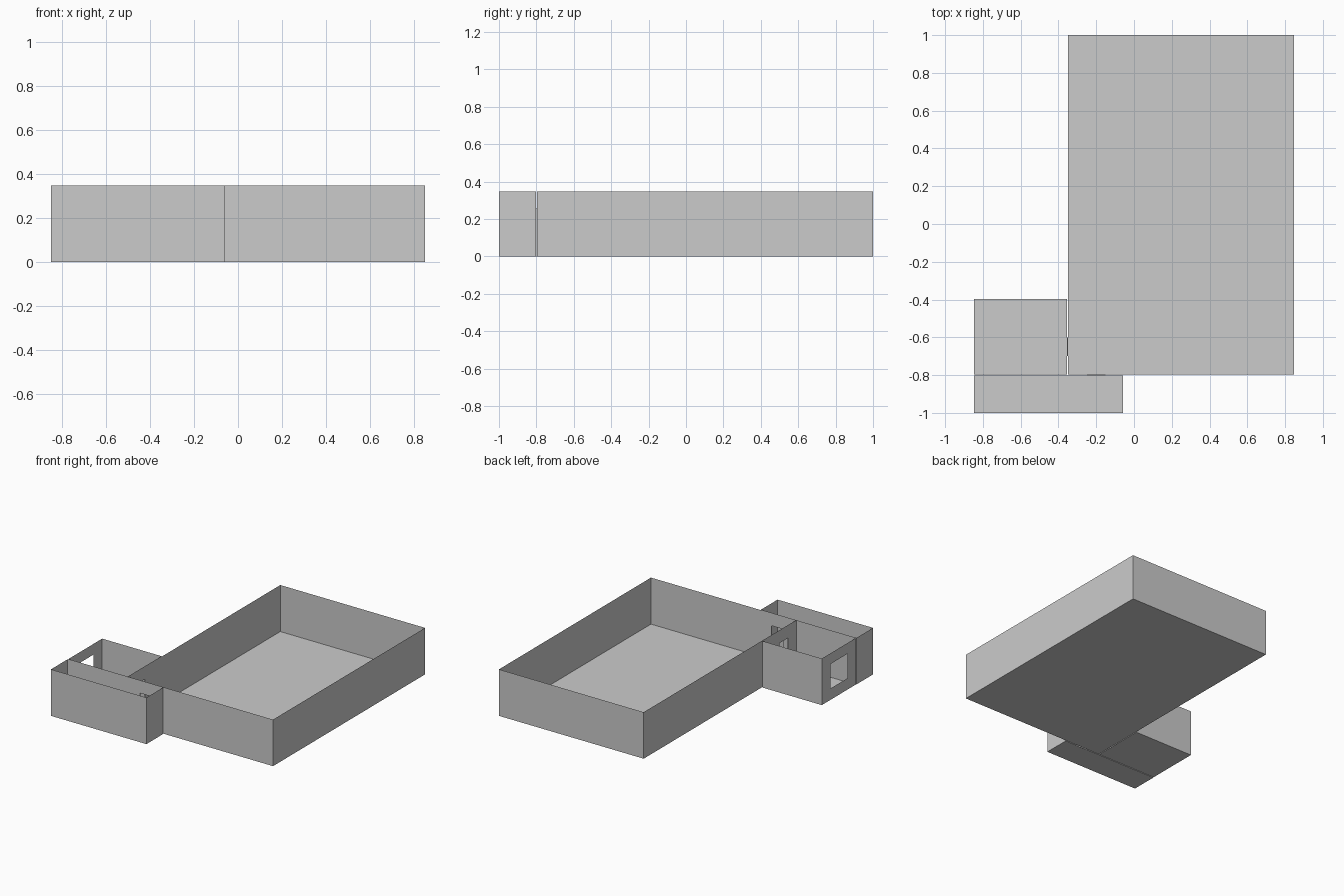
import bpy, bmesh
from mathutils import Vector

if "Cube" in bpy.data.objects:
    bpy.data.objects.remove(bpy.data.objects["Cube"])

H = 0.348          # wall height
DOOR_TOP = 0.255


def make_object(name, quads):
    bm = bmesh.new()
    for q in quads:
        bm.faces.new([bm.verts.new(p) for p in q])
    bmesh.ops.remove_doubles(bm, verts=bm.verts, dist=1e-5)
    bmesh.ops.recalc_face_normals(bm, faces=bm.faces)
    mesh = bpy.data.meshes.new(name)
    bm.to_mesh(mesh)
    bm.free()
    ob = bpy.data.objects.new(name, mesh)
    bpy.context.collection.objects.link(ob)
    return ob


def wall(a, b, hole=None):
    """Thin wall from a to b; hole = (start, end, sill, head) along the changing axis."""
    axis = 0 if abs(a[0] - b[0]) > 1e-6 else 1

    def panel(s0, s1, z0, z1):
        def pt(s, z):
            p = Vector((a[0], a[1], z))
            p[axis] = s
            return p
        return [pt(s0, z0), pt(s1, z0), pt(s1, z1), pt(s0, z1)]

    s, e = sorted((a[axis], b[axis]))
    if hole is None:
        return [panel(s, e, 0, H)]
    h0, h1, z0, z1 = hole
    strips = [(s, h0), (h0, h1), (h1, e)]
    levels = [(0, z0), (z0, z1), (z1, H)]
    return [panel(*sp, *lv) for i, sp in enumerate(strips)
            for j, lv in enumerate(levels)
            if (i, j) != (1, 1) and lv[1] - lv[0] > 1e-6]


def room(name, x0, x1, y0, y1, holes):
    """Open-topped shell: floor and four walls, with optional openings."""
    quads = [[(x0, y0, 0), (x0, y1, 0), (x1, y1, 0), (x1, y0, 0)]]
    sides = {"front": ((x0, y0), (x1, y0)), "right": ((x1, y0), (x1, y1)),
             "back": ((x1, y1), (x0, y1)), "left": ((x0, y1), (x0, y0))}
    for side, (a, b) in sides.items():
        quads += wall(a, b, holes.get(side))
    return make_object(name, quads)


def door_frame(name, x0, x1, y0, y1, through):
    """Jambs and head bridging the narrow gap between two rooms."""
    z = DOOR_TOP
    quads = [[(x0, y0, z), (x1, y0, z), (x1, y1, z), (x0, y1, z)]]
    if through == "y":
        quads += [[(x, y0, 0), (x, y1, 0), (x, y1, z), (x, y0, z)] for x in (x0, x1)]
    else:
        quads += [[(x0, y, 0), (x1, y, 0), (x1, y, z), (x0, y, z)] for y in (y0, y1)]
    make_object(name, quads)


hall_door = (-0.25, -0.15, 0, DOOR_TOP)
side_door = (-0.70, -0.60, 0, DOOR_TOP)
window = (-0.70, -0.50, 0.085, 0.268)

# Rooms
room("main_room", -0.350, 0.848, -0.797, 1.0,
     {"front": hall_door, "left": side_door})
room("side_room", -0.846, -0.355, -0.797, -0.397,
     {"right": side_door, "left": window})
room("hallway", -0.848, -0.058, -1.0, -0.803, {"back": hall_door})

# Door frames across the gaps
door_frame("hall_door_frame", -0.25, -0.15, -0.803, -0.797, "y")
door_frame("side_door_frame", -0.355, -0.350, -0.70, -0.60, "x")
